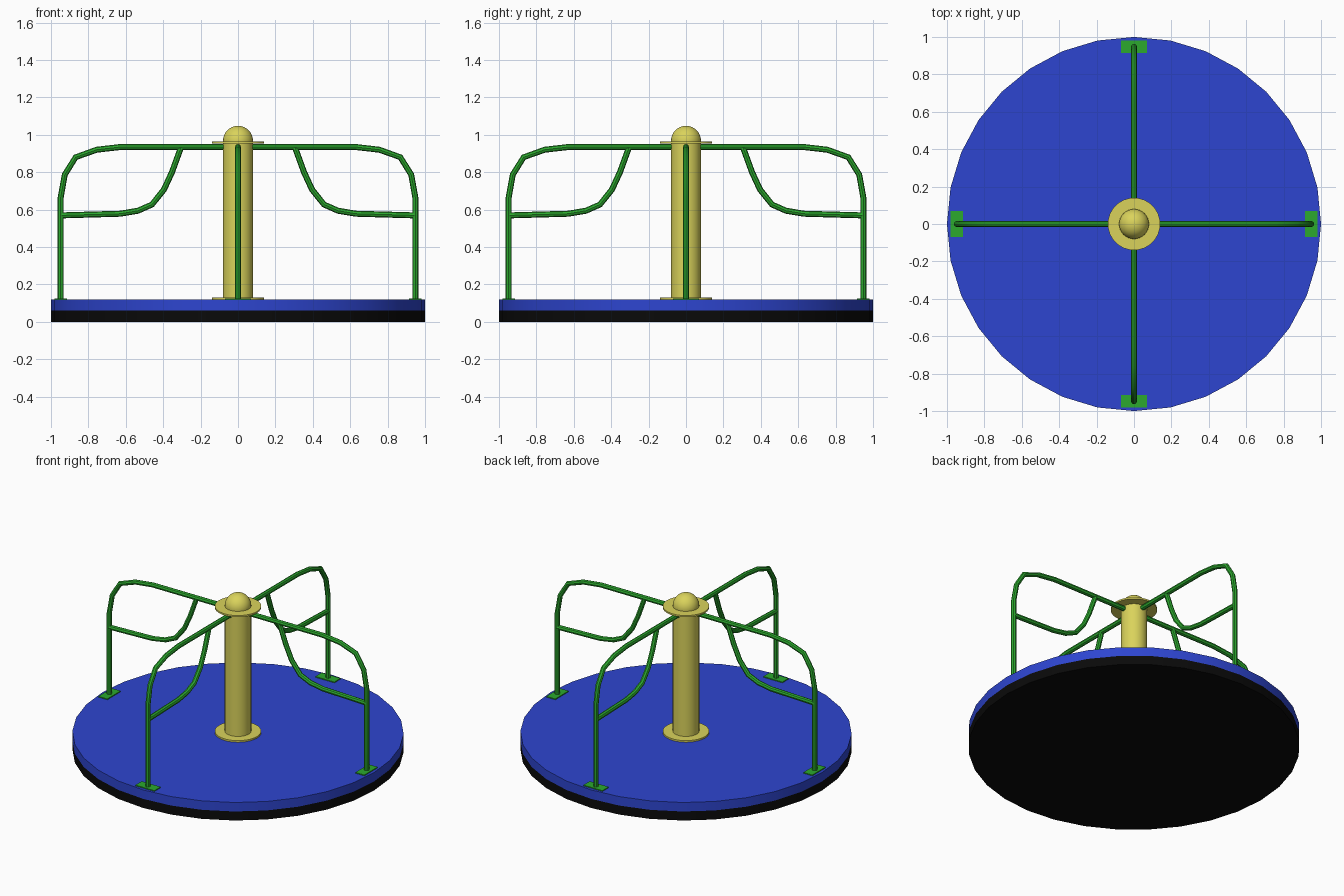
import bpy, math
from mathutils import Matrix

if "Cube" in bpy.data.objects:
    bpy.data.objects.remove(bpy.data.objects["Cube"])


def mat(name, rgb):
    m = bpy.data.materials.new(name)
    m.diffuse_color = (*rgb, 1)
    m.use_nodes = True
    m.node_tree.nodes["Principled BSDF"].inputs["Base Color"].default_value = m.diffuse_color
    return m


BLUE = mat("blue", (0.027, 0.060, 0.63))
BLACK = mat("black", (0.003, 0.003, 0.003))
GREEN = mat("green", (0.025, 0.40, 0.027))
YELLOW = mat("yellow", (0.70, 0.65, 0.105))


def finish(ob, name, material):
    ob.name = name
    ob.data.materials.clear()
    ob.data.materials.append(material)
    bpy.ops.object.shade_smooth_by_angle(angle=math.radians(40))
    return ob


def disc(name, r, z0, z1, material, sides=32):
    bpy.ops.mesh.primitive_cylinder_add(vertices=sides, radius=r, depth=z1 - z0,
                                        location=(0, 0, (z0 + z1) / 2))
    return finish(bpy.context.object, name, material)


def tube(name, pts, rot):
    cu = bpy.data.curves.new(name, 'CURVE')
    cu.dimensions = '3D'
    cu.bevel_depth = 0.016
    cu.bevel_resolution = 2
    cu.use_fill_caps = True
    sp = cu.splines.new('POLY')
    sp.points.add(len(pts) - 1)
    for p, (x, z) in zip(sp.points, pts):
        p.co = (*(rot @ Matrix.Translation((x, 0, z))).translation, 1)
    ob = bpy.data.objects.new(name, cu)
    bpy.context.collection.objects.link(ob)
    bpy.ops.object.select_all(action='DESELECT')
    ob.select_set(True)
    bpy.context.view_layer.objects.active = ob
    bpy.ops.object.convert(target='MESH')
    return finish(bpy.context.object, name, GREEN)


# turning platform: black base under a blue deck
disc("base", 1.0, 0, 0.06, BLACK)
disc("deck", 1.0, 0.06, 0.12, BLUE)

# centre post with flanges and round cap
disc("post", 0.08, 0.12, 0.97, YELLOW)
disc("lower_flange", 0.14, 0.12, 0.131, YELLOW)
disc("upper_flange", 0.14, 0.953, 0.964, YELLOW)
bpy.ops.mesh.primitive_uv_sphere_add(segments=32, ring_count=16, radius=0.08,
                                     location=(0, 0, 0.968))
finish(bpy.context.object, "post_cap", YELLOW)

# four handrails, each with a curved brace and a foot plate
RAIL = [(0.948, 0.12), (0.948, 0.665), (0.926, 0.787), (0.868, 0.88),
        (0.756, 0.92), (0.626, 0.935), (0.06, 0.935)]
BRACE = [(0.305, 0.932), (0.353, 0.80), (0.396, 0.707), (0.46, 0.627),
         (0.535, 0.594), (0.63, 0.578), (0.945, 0.569)]
for i in range(4):
    rot = Matrix.Rotation(i * math.pi / 2, 4, 'Z')
    tube(f"rail_{i}", RAIL, rot)
    tube(f"brace_{i}", BRACE, rot)
    bpy.ops.mesh.primitive_cube_add(size=1)
    foot = bpy.context.object
    foot.data.transform(rot @ Matrix.Translation((0.947, 0, 0.122))
                        @ Matrix.Diagonal((0.066, 0.14, 0.008, 1)))
    finish(foot, f"foot_plate_{i}", GREEN)
